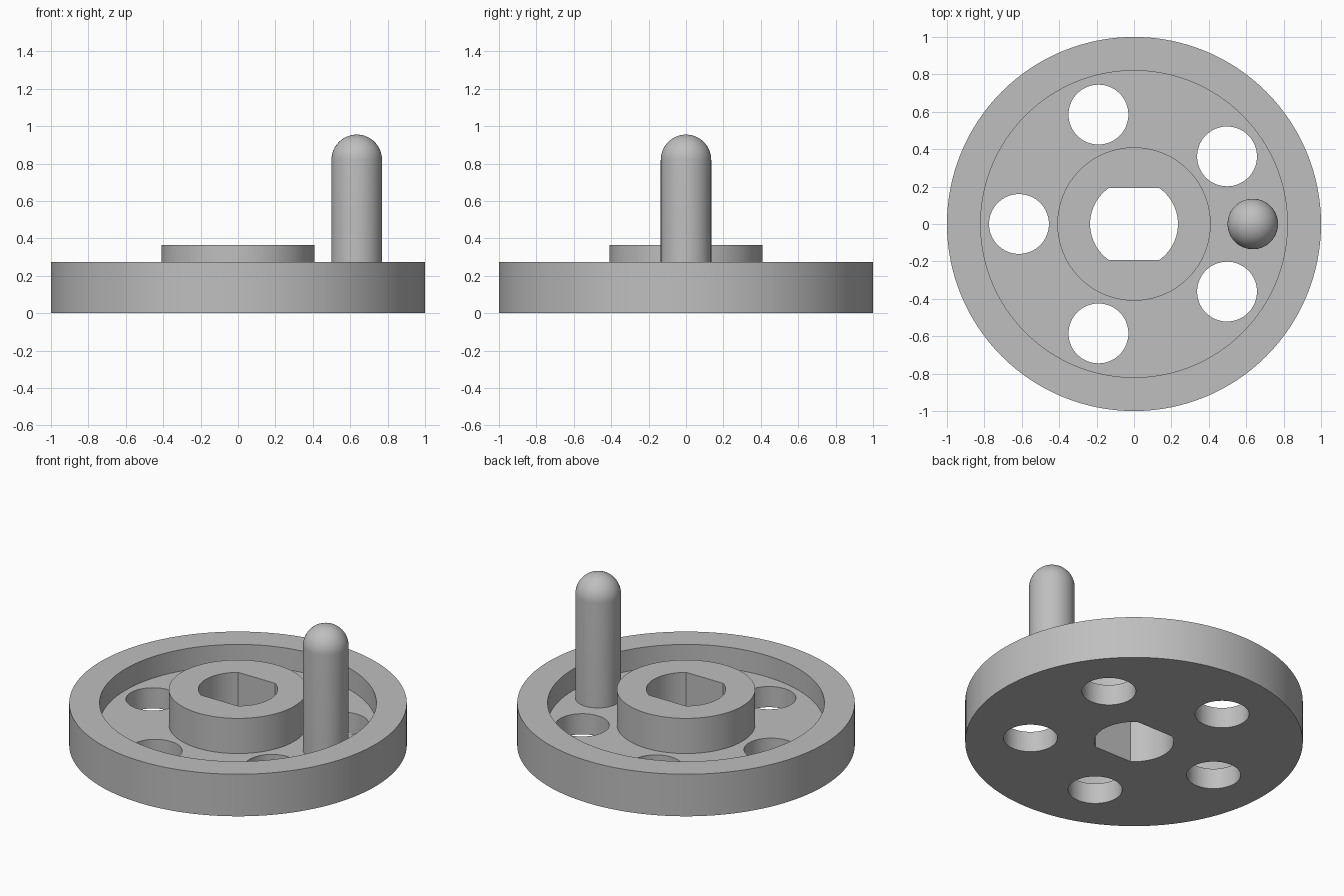
import bpy, bmesh, math
from math import cos, sin, pi, radians
from mathutils import Vector, Matrix

cube = bpy.data.objects.get("Cube")
if cube:
    bpy.data.objects.remove(cube, do_unlink=True)

grey = bpy.data.materials.new("plain grey")
grey.use_nodes = True
GREY = (0.52, 0.52, 0.52, 1)
grey.diffuse_color = GREY
grey.node_tree.nodes["Principled BSDF"].inputs["Base Color"].default_value = GREY

FLOOR, RIM_TOP, HUB_TOP = 0.135, 0.275, 0.365


def add_object(name, bm):
    bmesh.ops.recalc_face_normals(bm, faces=bm.faces)
    mesh = bpy.data.meshes.new(name)
    bm.to_mesh(mesh)
    bm.free()
    mesh.materials.append(grey)
    obj = bpy.data.objects.new(name, mesh)
    bpy.context.collection.objects.link(obj)
    return obj


def lathe(name, profile, steps):
    """Spin a closed (radius, height) profile around the z axis."""
    bm = bmesh.new()
    verts = [bm.verts.new((r, 0, z)) for r, z in profile]
    edges = [bm.edges.new(pair) for pair in zip(verts, verts[1:])]
    bmesh.ops.spin(bm, geom=verts + edges, cent=(0, 0, 0), axis=(0, 0, 1),
                   angle=2 * pi, steps=steps, use_merge=True)
    bmesh.ops.remove_doubles(bm, verts=bm.verts, dist=1e-5)
    return add_object(name, bm)


def prism(name, outline, bottom, top):
    """Extrude a flat outline upward."""
    bm = bmesh.new()
    face = bm.faces.new([bm.verts.new((x, y, bottom)) for x, y in outline])
    extruded = bmesh.ops.extrude_face_region(bm, geom=[face])["geom"]
    top_verts = [v for v in extruded if isinstance(v, bmesh.types.BMVert)]
    bmesh.ops.translate(bm, verts=top_verts, vec=(0, 0, top - bottom))
    return add_object(name, bm)


def smooth(obj):
    bpy.ops.object.select_all(action='DESELECT')
    obj.select_set(True)
    bpy.context.view_layer.objects.active = obj
    bpy.ops.object.shade_smooth_by_angle(angle=radians(30))


# Wheel: rim, recessed web and raised hub as one turned body
wheel = lathe("wheel", [(0, 0), (1, 0), (1, RIM_TOP), (0.82, RIM_TOP),
                        (0.82, FLOOR), (0.41, FLOOR), (0.41, HUB_TOP),
                        (0, HUB_TOP)], 128)

# Double-flat shaft bore: two arcs joined by straight sides
R, FLAT = 0.235, 0.193
half = math.asin(FLAT / R)
arc = [half * (i / 12 - 1) for i in range(25)]
bore = [(s * R * cos(a), s * R * sin(a)) for s in (1, -1) for a in arc]
cutters = [prism("bore_cutter", bore, -0.1, 0.5)]

# Five lightening holes through the web
for k in range(5):
    turn = pi + k * 2 * pi / 5
    cx, cy = 0.615 * cos(turn), 0.615 * sin(turn)
    circle = [(cx + 0.16 * cos(2 * pi * i / 64), cy + 0.16 * sin(2 * pi * i / 64))
              for i in range(64)]
    cutters.append(prism("hole_cutter", circle, -0.1, 0.2))

# Cut the openings, then discard the cutters
bpy.context.view_layer.objects.active = wheel
for cutter in cutters:
    cutter.hide_render = True
    mod = wheel.modifiers.new("cut", 'BOOLEAN')
    mod.operation = 'DIFFERENCE'
    mod.solver = 'EXACT'
    mod.object = cutter
    bpy.ops.object.modifier_apply(modifier=mod.name)
    bpy.data.objects.remove(cutter, do_unlink=True)
smooth(wheel)

# Crank handle: upright pin with a domed end
PIN_R, DOME_Z = 0.135, 0.82
dome = [(PIN_R * cos(i * pi / 32), DOME_Z + PIN_R * sin(i * pi / 32))
        for i in range(17)]
handle = lathe("crank_handle", [(0, FLOOR), (PIN_R, FLOOR)] + dome, 64)
handle.location.x = 0.635
smooth(handle)
